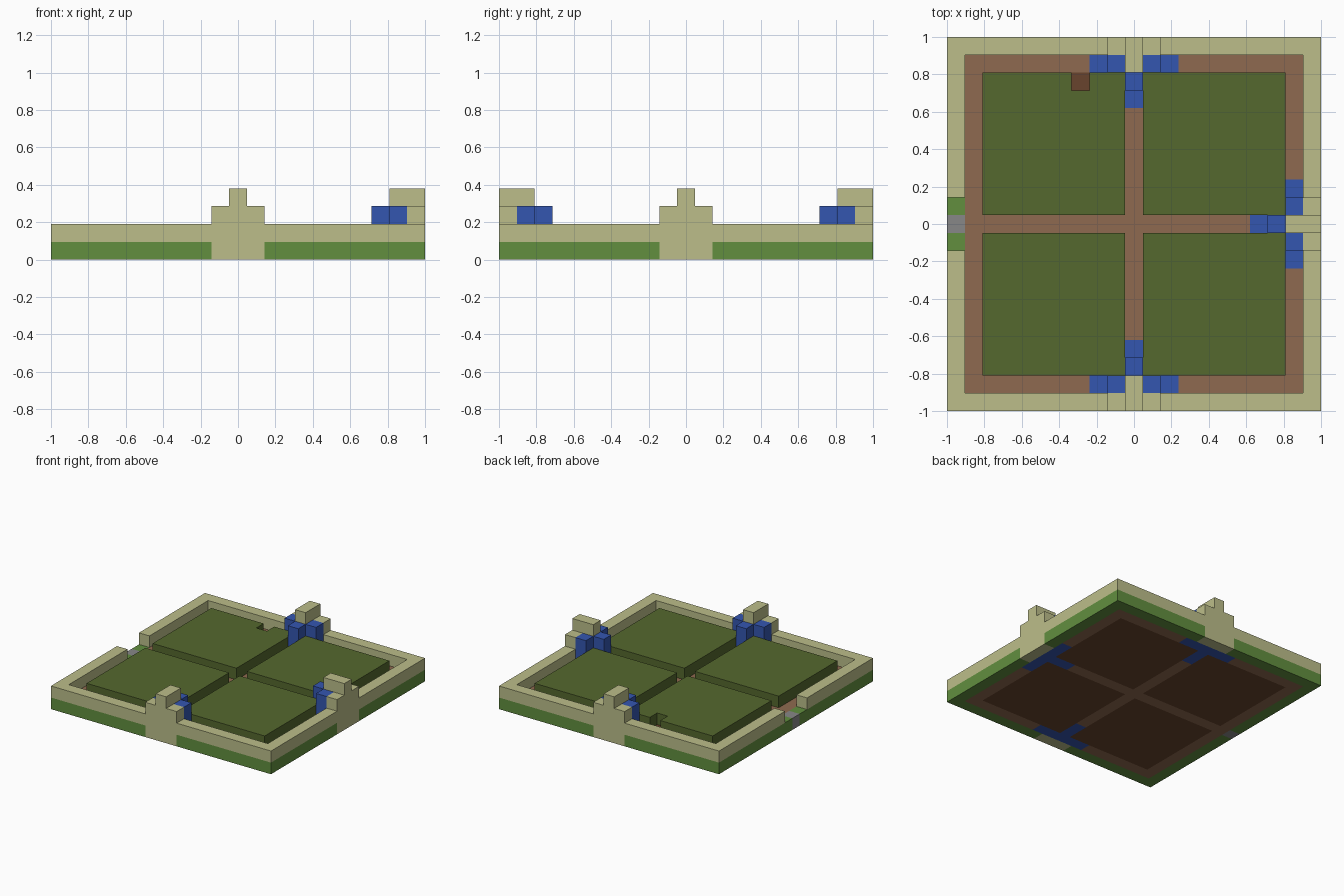
import bpy, bmesh

cube = bpy.data.objects.get("Cube")
if cube:
    bpy.data.objects.remove(cube, do_unlink=True)

CELLS = 21            # blocks along each side
UNIT = 2 / CELLS


def linear(c):
    c /= 255
    return c / 12.92 if c <= 0.04045 else ((c + 0.055) / 1.055) ** 2.4


def material(name, *rgb):
    mat = bpy.data.materials.new(name)
    mat.use_nodes = True
    colour = [linear(c) for c in rgb] + [1]
    mat.diffuse_color = colour
    bsdf = mat.node_tree.nodes["Principled BSDF"]
    bsdf.inputs["Base Color"].default_value = colour
    bsdf.inputs["Roughness"].default_value = 0.9
    return mat


sandstone = material("sandstone", 188, 190, 138)
grass = material("grass", 98, 143, 63)
earth = material("path_earth", 143, 106, 80)
soil = material("dark_soil", 104, 68, 45)
leaf = material("crop_green", 85, 104, 46)
water = material("water_blue", 52, 86, 176)
stone = material("grey_stone", 135, 135, 135)


def rect(x0, y0, x1, y1):
    return [(x0, y0), (x1, y0), (x1, y1), (x0, y1)]


def turn(outline, k):
    """Rotate an outline by k quarter turns about the middle of the plot."""
    for _ in range(k):
        outline = [(CELLS - y, x) for x, y in outline]
    return outline


def part(name, mat, prisms):
    """One object from prisms (outline, bottom, top), measured in blocks."""
    bm = bmesh.new()
    for outline, z0, z1 in prisms:
        rings = [[bm.verts.new(((x - CELLS / 2) * UNIT, (y - CELLS / 2) * UNIT, z * UNIT))
                  for x, y in outline] for z in (z0, z1)]
        bm.faces.new(rings[0][::-1])
        bm.faces.new(rings[1])
        n = len(outline)
        for i in range(n):
            j = (i + 1) % n
            bm.faces.new((rings[0][i], rings[0][j], rings[1][j], rings[1][i]))
    bmesh.ops.recalc_face_normals(bm, faces=bm.faces)
    mesh = bpy.data.meshes.new(name)
    bm.to_mesh(mesh)
    bm.free()
    mesh.materials.append(mat)
    obj = bpy.data.objects.new(name, mesh)
    bpy.context.collection.objects.link(obj)
    return obj


# Grass footing: four corner angles and the two blocks of the gateway
corner = [(0, 0), (9, 0), (9, 1), (1, 1), (1, 9), (0, 9)]
part("grass_footing", grass,
     [(turn(corner, k), 0, 1) for k in range(4)]
     + [(rect(0, 9, 1, 10), 0, 1), (rect(0, 11, 1, 12), 0, 1)])
part("gate_step", stone, [(rect(0, 10, 1, 11), 0, 1)])

# Perimeter wall, open at the gateway
part("perimeter_wall", sandstone,
     [([(0, 9), (0, 0), (21, 0), (21, 21), (0, 21), (0, 12),
        (1, 12), (1, 20), (20, 20), (20, 1), (1, 1), (1, 9)], 1, 2)])

# Three fountains with their stepped towers and falling water
for k, side in enumerate(("front", "left", "back")):
    part(side + "_tower", sandstone,
         [(turn(rect(9, 0, 12, 1), k), 0, 1),
          (turn(rect(9, 0, 12, 1), k), 2, 3),
          (turn(rect(10, 0, 11, 2), k), 3, 4)])
    pool = [(8, 1), (13, 1), (13, 2), (11, 2), (11, 4), (10, 4), (10, 2), (8, 2)]
    fall = [(9, 1), (12, 1), (12, 2), (11, 2), (11, 3), (10, 3), (10, 2), (9, 2)]
    part(side + "_fountain_water", water,
         [(turn(pool, k), 0, 1), (turn(fall, k), 1, 3)])

# Paths: outer ring interrupted by the pools, and the central cross
paths = [(turn(rect(1, 1, 19, 2), 3), 0, 1)]
for k in range(3):
    paths += [(turn(rect(1, 1, 8, 2), k), 0, 1), (turn(rect(13, 1, 19, 2), k), 0, 1),
              (turn(rect(10, 4, 11, 10), k), 0, 1)]
paths.append((rect(2, 10, 11, 11), 0, 1))
part("paths", earth, paths)

# Four planting beds of soil, each under a block of crops
bed = rect(2, 2, 10, 10)
part("soil_beds", soil, [(turn(bed, k), 0, 1) for k in range(4)])
notched = [(2, 11), (10, 11), (10, 19), (8, 19), (8, 18), (7, 18), (7, 19), (2, 19)]
part("crops", leaf, [(turn(bed, k), 1, 2) for k in range(3)] + [(notched, 1, 2)])
